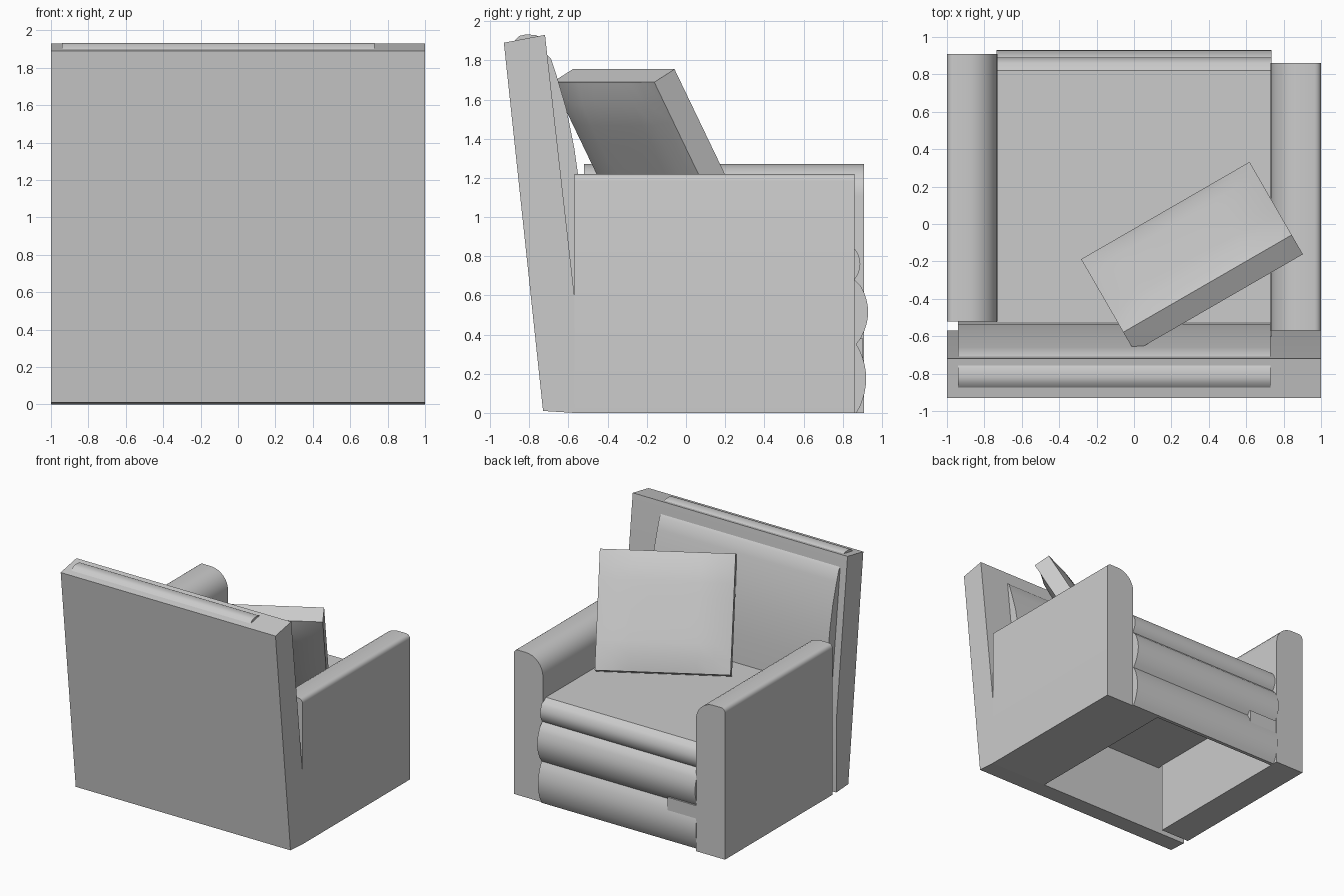
import bpy, bmesh, math

cube = bpy.data.objects.get("Cube")
if cube:
    bpy.data.objects.remove(cube, do_unlink=True)

fabric = bpy.data.materials.new("grey_fabric")
fabric.use_nodes = True
GREY = (0.6, 0.6, 0.6, 1)
fabric.diffuse_color = GREY
fabric.node_tree.nodes["Principled BSDF"].inputs["Base Color"].default_value = GREY


def finish(name, bm):
    """Turn a bmesh into a named, smooth-by-angle object."""
    bmesh.ops.recalc_face_normals(bm, faces=bm.faces)
    mesh = bpy.data.meshes.new(name)
    bm.to_mesh(mesh)
    bm.free()
    mesh.materials.append(fabric)
    ob = bpy.data.objects.new(name, mesh)
    bpy.context.collection.objects.link(ob)
    bpy.ops.object.select_all(action='DESELECT')
    ob.select_set(True)
    bpy.context.view_layer.objects.active = ob
    bpy.ops.object.shade_smooth_by_angle(angle=math.radians(35))
    return ob


def extrude(name, profile, axis, start, end):
    """Extrude a profile of (y, z) along x, or of (x, z) along y."""
    bm = bmesh.new()
    place = (lambda p, d: (d, p[0], p[1])) if axis == 'x' else (lambda p, d: (p[0], d, p[1]))
    a, b = [[bm.verts.new(place(p, d)) for p in profile] for d in (start, end)]
    bm.faces.new(a)
    bm.faces.new(b[::-1])
    for i in range(len(a)):
        j = (i + 1) % len(a)
        bm.faces.new((a[i], a[j], b[j], b[i]))
    return finish(name, bm)


def box(name, lo, hi):
    corners = [(lo[1], lo[2]), (hi[1], lo[2]), (hi[1], hi[2]), (lo[1], hi[2])]
    return extrude(name, corners, 'x', lo[0], hi[0])


def corner(cx, cz, r, a0, a1, steps=8):
    """Points of a rounded corner, angles in degrees."""
    angles = [math.radians(a0 + (a1 - a0) * i / steps) for i in range(steps + 1)]
    return [(cx + r * math.cos(a), cz + r * math.sin(a)) for a in angles]


def roll(y, z0, z1, bulge, steps=10):
    """Forward-bulging padded band, listed from top to bottom."""
    return [(y + bulge * math.sin(math.pi * i / steps) ** 0.8,
             z1 + (z0 - z1) * i / steps) for i in range(steps + 1)]


# Leaning back slab with its padding and top strip
extrude("back_slab", [(-0.73, 0.01), (-0.57, 0), (-0.57, 0.6),
                      (-0.72, 1.93), (-0.93, 1.89)], 'x', -1, 1)
extrude("back_cushion", [(-0.72, 1.84), (-0.69, 1.81), (-0.66, 1.72), (-0.61, 1.55),
                         (-0.57, 1.35), (-0.535, 1.1), (-0.52, 0.8), (-0.65, 0.8)],
        'x', -0.94, 0.73)
extrude("back_top_strip", [(-0.875, 1.88), (-0.875, 1.9), (-0.85, 1.925), (-0.82, 1.932),
                           (-0.77, 1.93), (-0.75, 1.92), (-0.75, 1.88)], 'x', -0.94, 0.73)

# Arms: inner top edge well rounded, outer edge tight
for name, side, y0, y1, top in (("left_arm", 1, -0.57, 0.86, 1.22),
                                ("right_arm", -1, -0.52, 0.91, 1.27)):
    pts = [(0.73, 0), (1, 0)]
    pts += corner(0.965, top - 0.035, 0.035, 0, 90, 4)
    pts += corner(0.89, top - 0.16, 0.16, 90, 180)
    extrude(name, [(side * x, z) for x, z in pts], 'y', y0, y1)

# Hollow seat: cushion top, padded front panel
front = roll(0.86, 0.68, 0.84, 0.03) + roll(0.87, 0.35, 0.68, 0.06)[1:] \
    + roll(0.87, 0.0, 0.35, 0.05)[1:]
extrude("seat", [(-0.62, 0.87), (0.82, 0.87)] + front
        + [(0.84, 0), (0.84, 0.6), (-0.62, 0.6)], 'x', -0.735, 0.735)
box("seat_side_base", (0.46, -0.57, 0), (0.74, 0.85, 0.62))
box("front_seam_tab", (-0.73, 0.8, 0.27), (-0.46, 0.905, 0.38))

# Loose square pillow leaning in the corner
bm = bmesh.new()
bmesh.ops.create_cube(bm, size=1)
bmesh.ops.subdivide_edges(bm, edges=bm.edges[:], cuts=7, use_grid_fill=True)
for v in bm.verts:
    x, y, z = v.co
    puff = 0.62 + 0.38 * math.sqrt((1 - (2 * x) ** 4) * (1 - (2 * z) ** 4))
    v.co = (x * 1.04, y * 0.22 * puff, z * 0.93)
pillow = finish("pillow", bm)
pillow.location = (0.31, -0.175, 1.315)
pillow.rotation_euler = (math.radians(29), 0, math.radians(30))
